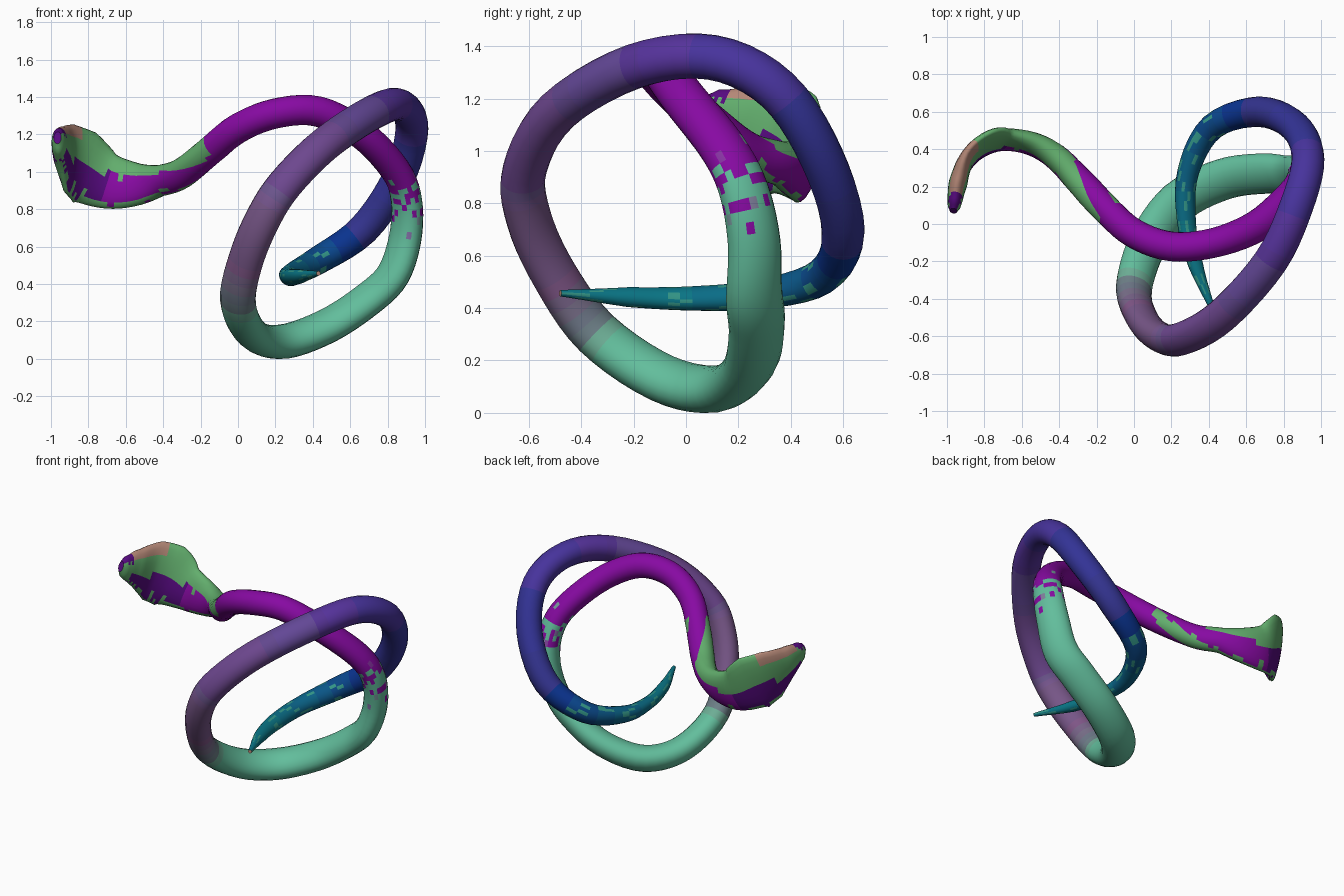
import bpy, bmesh, math, random
from mathutils import Vector

if "Cube" in bpy.data.objects:
    bpy.data.objects.remove(bpy.data.objects["Cube"])

random.seed(4)
SIDES, STEPS = 20, 5

# centre line from snout to tail tip
PATH = [Vector(p) for p in [
    (-.965, .07, 1.18), (-.955, .14, 1.15), (-.94, .22, 1.12), (-.90, .33, 1.07),
    (-.82, .41, 1.02), (-.70, .45, .95), (-.55, .43, .93), (-.42, .36, .95),
    (-.30, .24, .99), (-.15, .08, 1.11), (0, -.05, 1.23), (.20, -.12, 1.31),
    (.43, -.10, 1.32), (.66, -.01, 1.20), (.84, .14, 1.01), (.90, .22, .85),
    (.895, .26, .65), (.83, .26, .45), (.70, .27, .32), (.48, .24, .175),
    (.24, .12, .09), (.08, -.09, .13), (0, -.34, .30), (.04, -.50, .52),
    (.13, -.60, .74), (.25, -.615, .93), (.47, -.49, 1.15), (.73, -.20, 1.32),
    (.87, .10, 1.355), (.93, .35, 1.23), (.86, .52, .97), (.67, .60, .69),
    (.42, .52, .52), (.29, .28, .45), (.28, .02, .435), (.33, -.22, .44),
    (.43, -.48, .455)]]

# (path index, (half width across, half thickness))
SIZES = [(0, (.035, .02)), (.4, (.07, .035)), (1, (.09, .042)), (2, (.13, .05)), (3, (.2, .04)),
         (4, (.215, .042)), (5, (.155, .05)), (6, (.12, .06)), (7, (.085, .07)),
         (9, (.078, .078)), (12, (.08, .082)), (15, (.1, .078)), (17, (.115, .08)),
         (20, (.115, .087)), (23, (.1, .08)), (27, (.095, .085)), (31, (.085, .082)),
         (32, (.075, .068)), (33, (.06, .055)), (34, (.055, .042)), (35, (.042, .036)),
         (36, (.012, .012))]

PURPLE, GREEN, DARK = (.24, .01, .36), (.13, .52, .32), (.08, .01, .2)
LEAF, CREAM, TEAL = (.12, .42, .15), (.45, .25, .18), (.01, .17, .23)
# (path index, body colour)
COLOURS = [(0, PURPLE), (14.9, PURPLE), (15, GREEN), (21.8, GREEN), (22.1, (.15, .2, .24)),
           (22.8, (.2, .1, .24)), (26, (.14, .06, .27)), (28, (.07, .03, .34)),
           (30, (.03, .015, .3)), (31.3, (.015, .03, .26)), (32.2, (.01, .08, .25)),
           (34, TEAL), (36, TEAL)]


def keyed(keys, u):
    """Linear value at path position u."""
    for (a, va), (b, vb) in zip(keys, keys[1:]):
        if u <= b:
            t = (u - a) / (b - a)
            return tuple(x + (y - x) * t for x, y in zip(va, vb))
    return keys[-1][1]


def spline(u):
    """Smooth point on the centre line."""
    i = min(int(u), len(PATH) - 2)
    t = u - i
    p1, p2 = PATH[i], PATH[i + 1]
    p0 = PATH[i - 1] if i else p1 * 2 - p2
    p3 = PATH[i + 2] if i + 2 < len(PATH) else p2 * 2 - p1
    return .5 * (2 * p1 + (p2 - p0) * t + (2 * p0 - 5 * p1 + 4 * p2 - p3) * t * t
                 + (3 * p1 - p0 - 3 * p2 + p3) * t ** 3)


materials = {}


def material(mesh, colour):
    """Slot number of the material nearest this colour."""
    key = tuple(round(c / .03) * .03 + .003 for c in colour)
    if key not in materials:
        m = bpy.data.materials.new("skin_%d" % len(materials))
        m.diffuse_color = (*key, 1)
        m.use_nodes = True
        m.node_tree.nodes["Principled BSDF"].inputs["Base Color"].default_value = m.diffuse_color
        mesh.materials.append(m)
        materials[key] = len(mesh.materials) - 1
    return materials[key]


def skin(u, p, side):
    """Colour pattern: two-tone hood, mottled neck and tail, plain body."""
    jitter = random.uniform(-1, 1)
    if u < 1:
        return DARK if p.z > 1.19 + jitter * .02 else LEAF
    if u < 9.2:
        if side > (u - 4) * .13 + jitter * .08:
            return CREAM if u < 3.5 and side > .5 else LEAF
        if side < -.85 + jitter * .15:
            return LEAF
        return DARK if u < 5 else PURPLE
    if 13.8 < u < 16:
        return keyed(COLOURS, u + jitter)
    if u > 31.5 and jitter > .7:
        return (.02, .3, .25)
    return keyed(COLOURS, u)


# snake body: oval sections swept along the centre line
bm = bmesh.new()
count = (len(PATH) - 1) * STEPS
centre = Vector((.47, 0, .72))
rings = []
for n in range(count + 1):
    u = n / STEPS
    p = spline(u)
    tan = (spline(min(u + .02, len(PATH) - 1)) - spline(max(u - .02, 0))).normalized()
    coil = tan.cross(p - centre).normalized()
    w = min(max((u - 6.5) / 4, 0), 1)
    across = Vector((0, .22, 1)) * (1 - w) + coil * w
    across = (across - tan * across.dot(tan)).normalized()
    thick = across.cross(tan)
    a, b = keyed(SIZES, u)
    rings.append([bm.verts.new(p + across * a * math.cos(t) + thick * b * math.sin(t))
                  for t in (2 * math.pi * k / SIDES for k in range(SIDES))])

mesh = bpy.data.meshes.new("snake_body")
for n, (r, s) in enumerate(zip(rings, rings[1:])):
    for k in range(SIDES):
        j = (k + 1) % SIDES
        f = bm.faces.new((r[k], r[j], s[j], s[k]))
        side = math.cos(2 * math.pi * (k + .5) / SIDES)
        colour = skin((n + .5) / STEPS, f.calc_center_median(), side)
        f.material_index = material(mesh, colour)
        f.smooth = True

# snout and tail tip caps
for ring, colour in ((rings[0], DARK), (rings[-1], CREAM)):
    f = bm.faces.new(ring)
    f.material_index = material(mesh, colour)
bmesh.ops.recalc_face_normals(bm, faces=bm.faces)

# rest the body on the ground
low = min(v.co.z for v in bm.verts)
bmesh.ops.translate(bm, verts=bm.verts, vec=(0, 0, -low))
bm.to_mesh(mesh)
bm.free()
snake = bpy.data.objects.new("snake_body", mesh)
bpy.context.collection.objects.link(snake)
